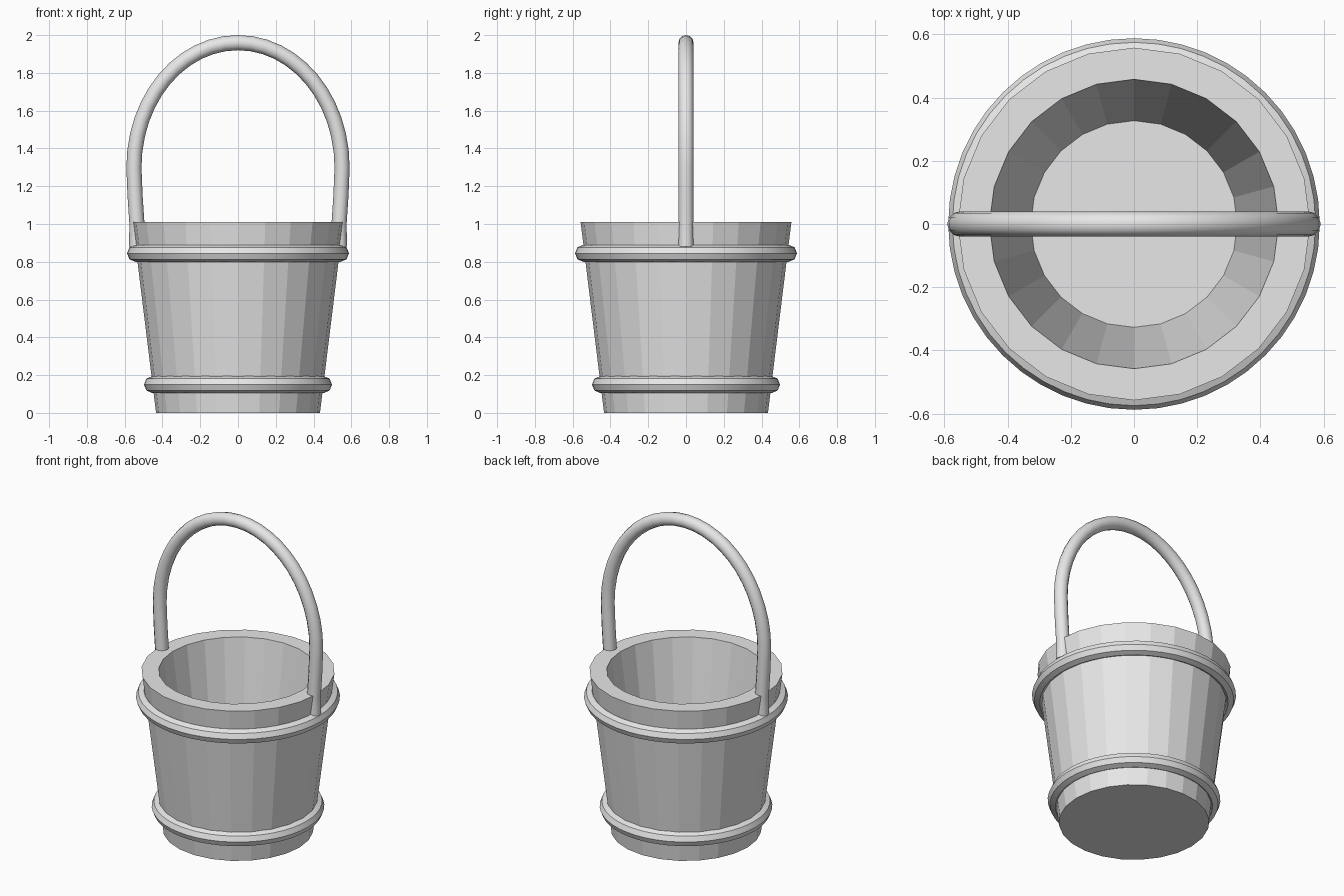
import bpy
import bmesh
import math
from mathutils import Matrix, Vector

cube = bpy.data.objects.get("Cube")
if cube:
    bpy.data.objects.remove(cube, do_unlink=True)

GREY = (0.8, 0.8, 0.8, 1.0)
mat = bpy.data.materials.new("plain_grey")
mat.use_nodes = True
mat.diffuse_color = GREY
mat.node_tree.nodes["Principled BSDF"].inputs["Base Color"].default_value = GREY


def lathe(name, profile, sides, closed=False, smooth=False):
    """Revolve (radius, height) points about the z axis."""
    bm = bmesh.new()
    rings = []
    for i in range(sides):
        turn = Matrix.Rotation(math.tau * i / sides, 3, "Z")
        rings.append([bm.verts.new(turn @ Vector((r, 0, z))) for r, z in profile])
    count = len(profile)
    for i in range(sides):
        a, b = rings[i], rings[(i + 1) % sides]
        for j in range(count if closed else count - 1):
            k = (j + 1) % count
            bm.faces.new((a[j], b[j], b[k], a[k]))
    if not closed:
        bm.faces.new([ring[0] for ring in reversed(rings)])
        bm.faces.new([ring[-1] for ring in rings])
    bmesh.ops.recalc_face_normals(bm, faces=bm.faces)
    mesh = bpy.data.meshes.new(name)
    bm.to_mesh(mesh)
    bm.free()
    return finish(bpy.data.objects.new(name, mesh), smooth)


def finish(obj, smooth):
    bpy.context.scene.collection.objects.link(obj)
    obj.data.materials.append(mat)
    bpy.ops.object.select_all(action="DESELECT")
    obj.select_set(True)
    bpy.context.view_layer.objects.active = obj
    if obj.type == "CURVE":
        bpy.ops.object.convert(target="MESH")
    if smooth:
        bpy.ops.object.shade_smooth_by_angle(angle=math.radians(35))
    return obj


# Bucket: flat staves, thick rim, tapered inside and floor
lathe("bucket_body", [(0.434, 0), (0.558, 1.01), (0.458, 1.01), (0.327, 0.06)], 24)

# Hoops: octagonal rings around the staves
for name, radius, height in (("lower_hoop", 0.453, 0.15), ("upper_hoop", 0.543, 0.845)):
    section = [(radius + 0.045 * math.cos(math.tau * i / 8),
                height + 0.045 * math.sin(math.tau * i / 8)) for i in range(8)]
    lathe(name, section, 48, closed=True, smooth=True)

# Handle: round bar along a tall arch with slightly drawn-in legs
leg = [(0.537, 0.88), (0.535, 1.0), (0.545, 1.15)]
arch = [(0.551 * math.cos(math.pi * i / 24), 1.3 + 0.66 * math.sin(math.pi * i / 24))
        for i in range(25)]
path = leg + arch + [(-x, z) for x, z in reversed(leg)]
curve = bpy.data.curves.new("handle", "CURVE")
curve.dimensions = "3D"
curve.bevel_depth = 0.04
curve.bevel_resolution = 4
curve.use_fill_caps = True
spline = curve.splines.new("POLY")
spline.points.add(len(path) - 1)
for point, (x, z) in zip(spline.points, path):
    point.co = (x, 0, z, 1)
finish(bpy.data.objects.new("handle", curve), True)
